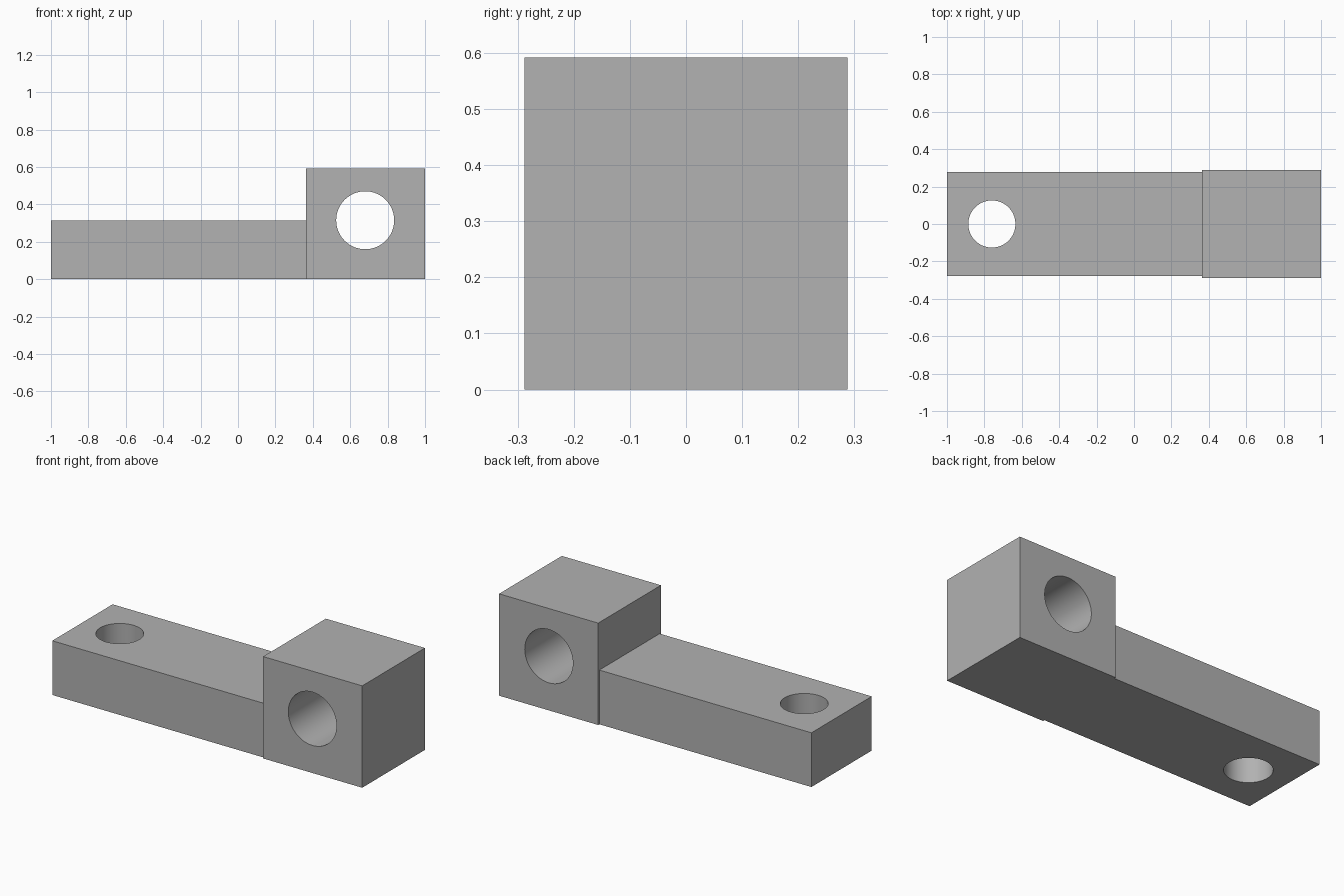
import bpy
import math

cube = bpy.data.objects.get("Cube")
if cube:
    bpy.data.objects.remove(cube, do_unlink=True)

# Single plain grey material
grey = bpy.data.materials.new("plain_grey")
grey.use_nodes = True
colour = (0.445, 0.445, 0.445, 1)
grey.diffuse_color = colour
grey.node_tree.nodes["Principled BSDF"].inputs["Base Color"].default_value = colour


def box(name, x0, x1, half_width, height):
    """Box standing on the ground, centred on y."""
    bpy.ops.mesh.primitive_cube_add(size=1, location=((x0 + x1) / 2, 0, height / 2))
    obj = bpy.context.object
    obj.name = name
    obj.scale = (x1 - x0, 2 * half_width, height)
    bpy.ops.object.transform_apply(location=True, rotation=True, scale=True)
    obj.data.materials.append(grey)
    return obj


def drill(obj, location, radius, rotation=(0, 0, 0)):
    """Cut a round through hole and keep its rim sharp."""
    bpy.ops.mesh.primitive_cylinder_add(vertices=64, radius=radius, depth=1,
                                        location=location, rotation=rotation)
    cutter = bpy.context.object
    cutter.name = "hole_cutter"
    cutter.hide_render = True
    cutter.data.materials.append(grey)
    bpy.ops.object.select_all(action="DESELECT")
    obj.select_set(True)
    bpy.context.view_layer.objects.active = obj
    mod = obj.modifiers.new("hole", "BOOLEAN")
    mod.operation = "DIFFERENCE"
    mod.solver = "EXACT"
    mod.object = cutter
    bpy.ops.object.modifier_apply(modifier=mod.name)
    bpy.data.objects.remove(cutter, do_unlink=True)
    bpy.ops.object.shade_smooth_by_angle(angle=math.radians(30))


# Long flat arm with a vertical hole near its end
arm = box("arm", -1, 0.363, 0.277, 0.315)
drill(arm, (-0.76, 0, 0.16), 0.126)

# Taller end block with a hole from front to back
block = box("end_block", 0.363, 1, 0.288, 0.592)
drill(block, (0.68, 0, 0.315), 0.155, (math.pi / 2, 0, 0))
